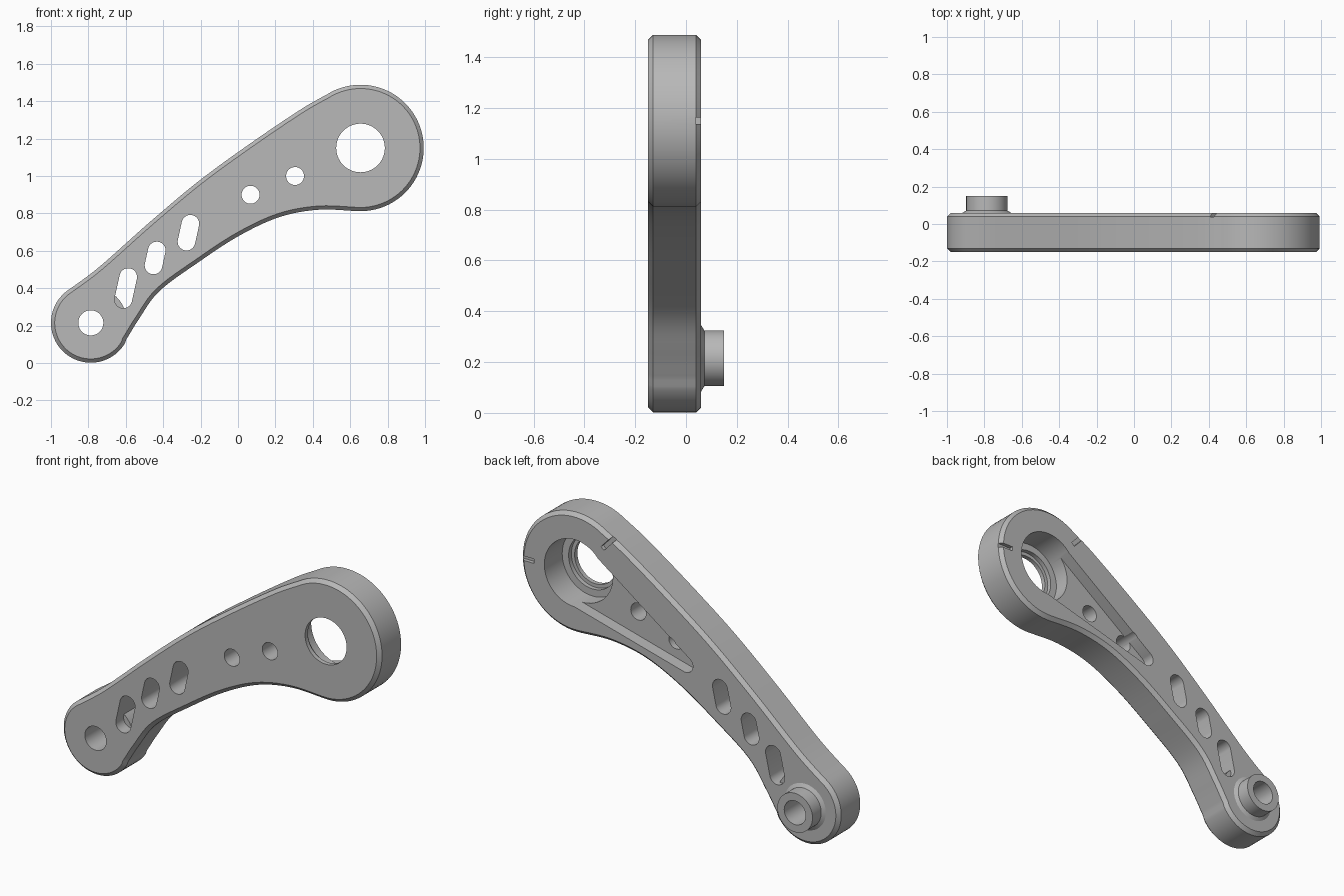
import bpy, bmesh
from math import sin, cos, asin, atan2, radians, degrees, hypot
from mathutils import Vector

cube = bpy.data.objects.get("Cube")
if cube:
    bpy.data.objects.remove(cube, do_unlink=True)

metal = bpy.data.materials.new("satin grey metal")
metal.use_nodes = True
GREY = (0.48, 0.48, 0.48, 1)
metal.diffuse_color = GREY
metal.node_tree.nodes["Principled BSDF"].inputs["Base Color"].default_value = GREY

HEAD, FOOT = (0.655, 1.15), (-0.787, 0.215)
FRONT, BACK, CHAMFER = -0.15, 0.06, 0.02


def arc(c, r, a0, a1, n=24):
    """Points on an arc in the xz plane, angles in degrees."""
    angles = [radians(a0 + (a1 - a0) * i / n) for i in range(n + 1)]
    return [(c[0] + r * cos(a), c[1] + r * sin(a)) for a in angles]


def circle(c, r, n=64):
    return arc(c, r, 0, 360, n)[:-1]


def capsule(c1, r1, c2, r2):
    """Outline wrapped around two circles."""
    dx, dz = c2[0] - c1[0], c2[1] - c1[1]
    t = degrees(atan2(dz, dx))
    p = 90 + degrees(asin((r2 - r1) / hypot(dx, dz)))
    return arc(c2, r2, t - p, t + p) + arc(c1, r1, t + p, t + 360 - p)


def spline(pts, n=6):
    """Smooth curve through the inner points, without its two ends."""
    out = []
    v = [Vector(p) for p in pts]
    for a, b, c, d in zip(v, v[1:], v[2:], v[3:]):
        for i in range(n):
            t = i / n
            q = 0.5 * (2 * b + (c - a) * t + (2 * a - 5 * b + 4 * c - d) * t ** 2
                       + (3 * b - a - 3 * c + d) * t ** 3)
            out.append((q.x, q.y))
    return out[1:]


def inset(loop, d):
    """Move a counter-clockwise outline inwards."""
    out = []
    for i, p in enumerate(loop):
        a, b = loop[i - 1], loop[(i + 1) % len(loop)]
        tx, tz = b[0] - a[0], b[1] - a[1]
        s = d / hypot(tx, tz)
        out.append((p[0] - tz * s, p[1] + tx * s))
    return out


def loft(name, layers):
    """Solid through a stack of (outline, y) layers."""
    bm = bmesh.new()
    rings = [[bm.verts.new((x, y, z)) for x, z in loop] for loop, y in layers]
    for lo, hi in zip(rings, rings[1:]):
        for i in range(len(lo)):
            bm.faces.new((lo[i - 1], lo[i], hi[i], hi[i - 1]))
    bm.faces.new(rings[0])
    bm.faces.new(rings[-1])
    bmesh.ops.recalc_face_normals(bm, faces=bm.faces)
    mesh = bpy.data.meshes.new(name)
    bm.to_mesh(mesh)
    bm.free()
    mesh.materials.append(metal)
    obj = bpy.data.objects.new(name, mesh)
    bpy.context.collection.objects.link(obj)
    return obj


def combine(target, tool, operation):
    """Apply a boolean and discard the tool."""
    tool.hide_render = True
    mod = target.modifiers.new("combine", 'BOOLEAN')
    mod.operation, mod.object, mod.solver = operation, tool, 'EXACT'
    bpy.context.view_layer.objects.active = target
    bpy.ops.object.modifier_apply(modifier=mod.name)
    bpy.data.objects.remove(tool, do_unlink=True)


def cut(loop, y0=-0.3, y1=0.3):
    combine(arm, loft("cutter", [(loop, y0), (loop, y1)]), 'DIFFERENCE')


# Arm body: round head and foot joined by curved edges
upper = spline([(0.6, 1.51), (0.47, 1.434), (0.326, 1.35), (0.06, 1.17), (-0.21, 0.973),
                (-0.476, 0.75), (-0.743, 0.513), (-0.914, 0.385), (-0.98, 0.33)])
lower = spline([(-0.68, 0.03), (-0.61, 0.108), (-0.53, 0.235), (-0.42, 0.385), (-0.21, 0.54),
                (0.005, 0.68), (0.22, 0.78), (0.433, 0.82), (0.655, 0.812), (0.75, 0.82)])
outline = (arc(HEAD, 0.338, -90, 123, 48) + upper
           + arc(FOOT, 0.213, 127, 329, 40) + lower)
rim = inset(outline, CHAMFER)
arm = loft("crank_arm", [(rim, FRONT), (outline, FRONT + CHAMFER),
                         (outline, BACK - CHAMFER), (rim, BACK)])

# Slanted slots through the neck
for x, z, half in ((-0.6, 0.4, 0.06), (-0.443, 0.562, 0.04), (-0.265, 0.697, 0.048)):
    dx = half * 0.22
    cut(capsule((x - dx, z - half), 0.047, (x + dx, z + half), 0.047))

# Solid core of the foot, showing inside the lowest slot
core = circle(FOOT, 0.195)
combine(arm, loft("foot_core", [(core, -0.08), (core, 0.03)]), 'UNION')

# Round boss with a flared base
combine(arm, loft("boss", [(circle(FOOT, 0.13), 0.03), (circle(FOOT, 0.13), BACK),
                           (circle(FOOT, 0.11), 0.072), (circle(FOOT, 0.11), 0.15)]), 'UNION')
cut(circle(FOOT, 0.067))

# Tapered pocket, stepped bore and small holes
cut(capsule((-0.04, 0.82), 0.045, HEAD, 0.184), -0.01)
cut(circle(HEAD, 0.19), -0.1)
cut(circle(HEAD, 0.15), -0.125)
cut(circle(HEAD, 0.13))
for c in ((0.067, 0.9), (0.305, 1.0)):
    cut(circle(c, 0.048, 40))

# Shallow index notches on the head rim
for angle in (0, 133):
    a = radians(angle)
    u, v = Vector((cos(a), sin(a))), Vector((-sin(a), cos(a))) * 0.0125
    inner, outer = Vector(HEAD) + u * 0.255, Vector(HEAD) + u * 0.42
    cut([tuple(p) for p in (inner - v, outer - v, outer + v, inner + v)], BACK - 0.022)

bpy.ops.object.select_all(action='DESELECT')
arm.select_set(True)
bpy.context.view_layer.objects.active = arm
bpy.ops.object.shade_smooth_by_angle(angle=radians(25))
